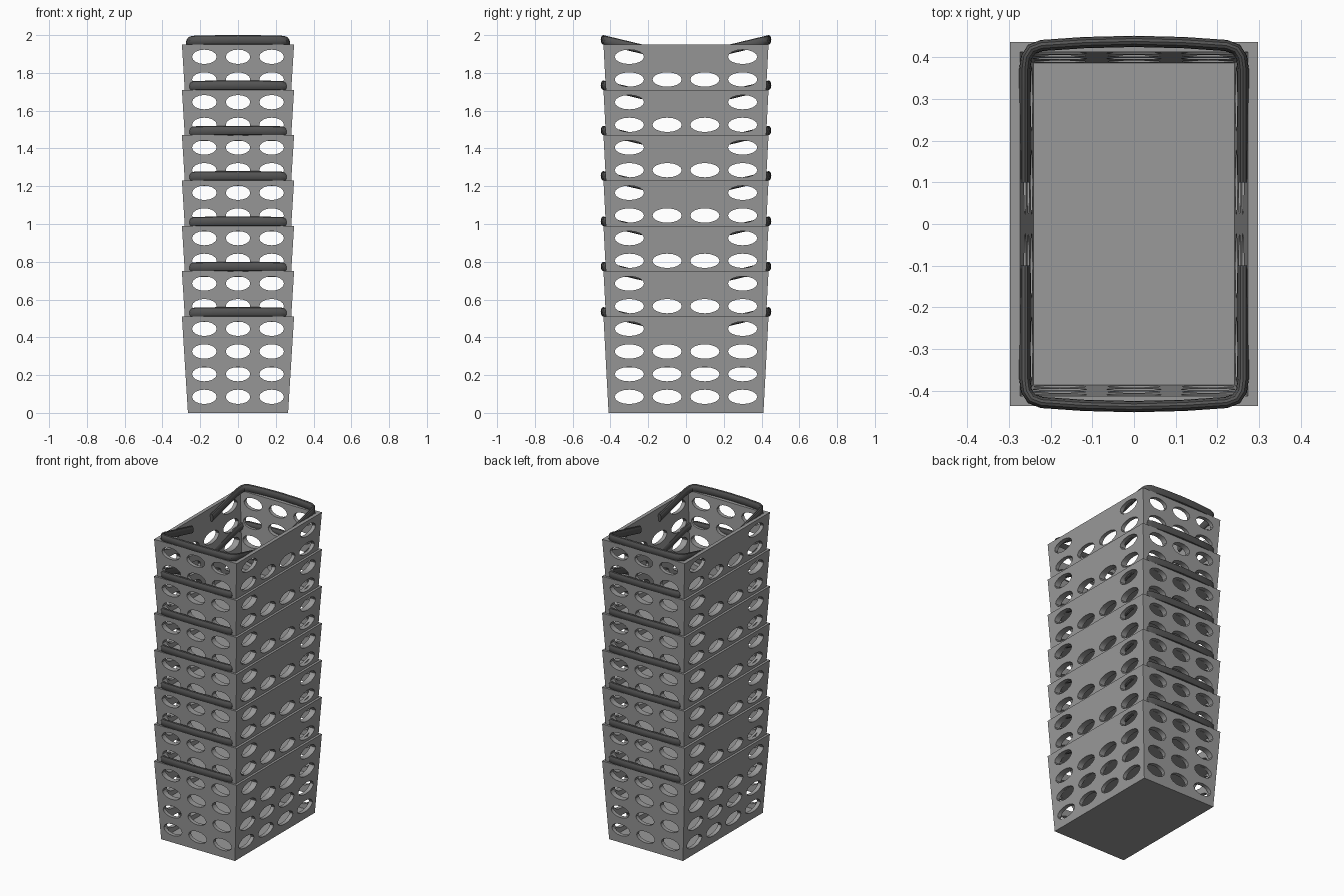
import bpy, bmesh, math
from mathutils import Vector, Matrix

cube = bpy.data.objects.get("Cube")
if cube:
    bpy.data.objects.remove(cube)

COUNT, STEP, HEIGHT, WALL = 7, 0.24, 0.51, 0.024
BOTTOM, TOP = (0.265, 0.41), (0.297, 0.437)


def material(name, value):
    m = bpy.data.materials.new(name)
    m.use_nodes = True
    colour = (value, value, value, 1)
    m.diffuse_color = colour
    m.node_tree.nodes["Principled BSDF"].inputs["Base Color"].default_value = colour
    return m


def to_object(bm, name, mat=None):
    bmesh.ops.recalc_face_normals(bm, faces=bm.faces)
    mesh = bpy.data.meshes.new(name)
    bm.to_mesh(mesh)
    bm.free()
    if mat:
        mesh.materials.append(mat)
    ob = bpy.data.objects.new(name, mesh)
    bpy.context.collection.objects.link(ob)
    return ob


def rectangle(bm, size, inset, z):
    return [bm.verts.new((sx * (size[0] - inset), sy * (size[1] - inset), z))
            for sx, sy in ((-1, -1), (1, -1), (1, 1), (-1, 1))]


def bridge(bm, a, b):
    n = len(a)
    for i in range(n):
        j = (i + 1) % n
        bm.faces.new((a[i], a[j], b[j], b[i]))


def tapered_shell(mat):
    bm = bmesh.new()
    rings = [rectangle(bm, BOTTOM, 0, 0), rectangle(bm, TOP, 0, HEIGHT),
             rectangle(bm, TOP, WALL, HEIGHT), rectangle(bm, BOTTOM, WALL, 0.02)]
    for a, b in zip(rings, rings[1:]):
        bridge(bm, a, b)
    bm.faces.new(rings[0])
    bm.faces.new(rings[-1])
    return to_object(bm, "basket", mat)


def hole_cutters():
    bm = bmesh.new()

    def hole(centre, width, turn):
        m = (Matrix.Translation(centre) @ Matrix.Rotation(turn, 4, "Z")
             @ Matrix.Rotation(math.pi / 2, 4, "X")
             @ Matrix.Diagonal((width / 2, 0.038, 1, 1)))
        bmesh.ops.create_cone(bm, cap_ends=True, segments=16, radius1=1,
                              radius2=1, depth=0.084, matrix=m)

    for row in range(4):
        z = 0.085 + 0.12 * row
        for side in (-1, 1):
            for x in (-0.178, 0, 0.178):
                hole(Vector((x, side * 0.422, z)), 0.13, 0)
            for y in (-0.3, -0.1, 0.1, 0.3):
                # the long sides stay solid between the handle ends
                if row < 3 or abs(y) > 0.2:
                    hole(Vector((side * 0.277, y, z)), 0.155, math.pi / 2)
    return to_object(bm, "hole_cutter")


def handle(side, mat):
    # half of the bent bar, mirrored to the other half
    half = [(0.262, 0.1), (0.262, 0.25), (0.262, 0.37), (0.258, 0.4),
            (0.246, 0.419), (0.222, 0.428), (0.12, 0.435)]
    path = half + [(0, 0.438)] + [(-x, y) for x, y in reversed(half)]
    path = [Vector((x, y * side, 0.025 - 0.24 * (0.438 - y))) for x, y in path]
    bm = bmesh.new()
    rings = []
    for i, p in enumerate(path):
        along = path[min(i + 1, len(path) - 1)] - path[max(i - 1, 0)]
        across = Vector((-along.y, along.x, 0)).normalized()
        ring = []
        for k in range(12):
            a = math.tau * k / 12
            offset = across * (0.0135 * math.cos(a)) + Vector((0, 0, 0.025 * math.sin(a)))
            ring.append(bm.verts.new(p + offset))
        rings.append(ring)
    for a, b in zip(rings, rings[1:]):
        bridge(bm, a, b)
    bm.faces.new(rings[0])
    bm.faces.new(rings[-1])
    return to_object(bm, "front_handle" if side < 0 else "back_handle", mat)


grey = material("basket_grey", 0.32)
dark = material("handle_dark_grey", 0.09)

# perforated basket
basket = tapered_shell(grey)
cutter = hole_cutters()
cutter.hide_render = True
cut = basket.modifiers.new("holes", "BOOLEAN")
cut.operation, cut.solver, cut.object = "DIFFERENCE", "EXACT", cutter
graph = bpy.context.evaluated_depsgraph_get()
perforated = bpy.data.meshes.new_from_object(basket.evaluated_get(graph))
basket.modifiers.clear()
basket.data = perforated
bpy.data.objects.remove(cutter)

# pair of handles resting on the rim
parts = [basket]
for side in (-1, 1):
    bar = handle(side, dark)
    bar.location.z = HEIGHT
    parts.append(bar)

bpy.ops.object.select_all(action="DESELECT")
for ob in parts:
    ob.select_set(True)
bpy.context.view_layer.objects.active = basket
bpy.ops.object.shade_smooth_by_angle(angle=math.radians(35))

# nested stack
for level in range(1, COUNT):
    for ob in parts:
        copy = ob.copy()
        copy.name = f"{ob.name}_{level + 1}"
        copy.location.z += level * STEP
        bpy.context.collection.objects.link(copy)
